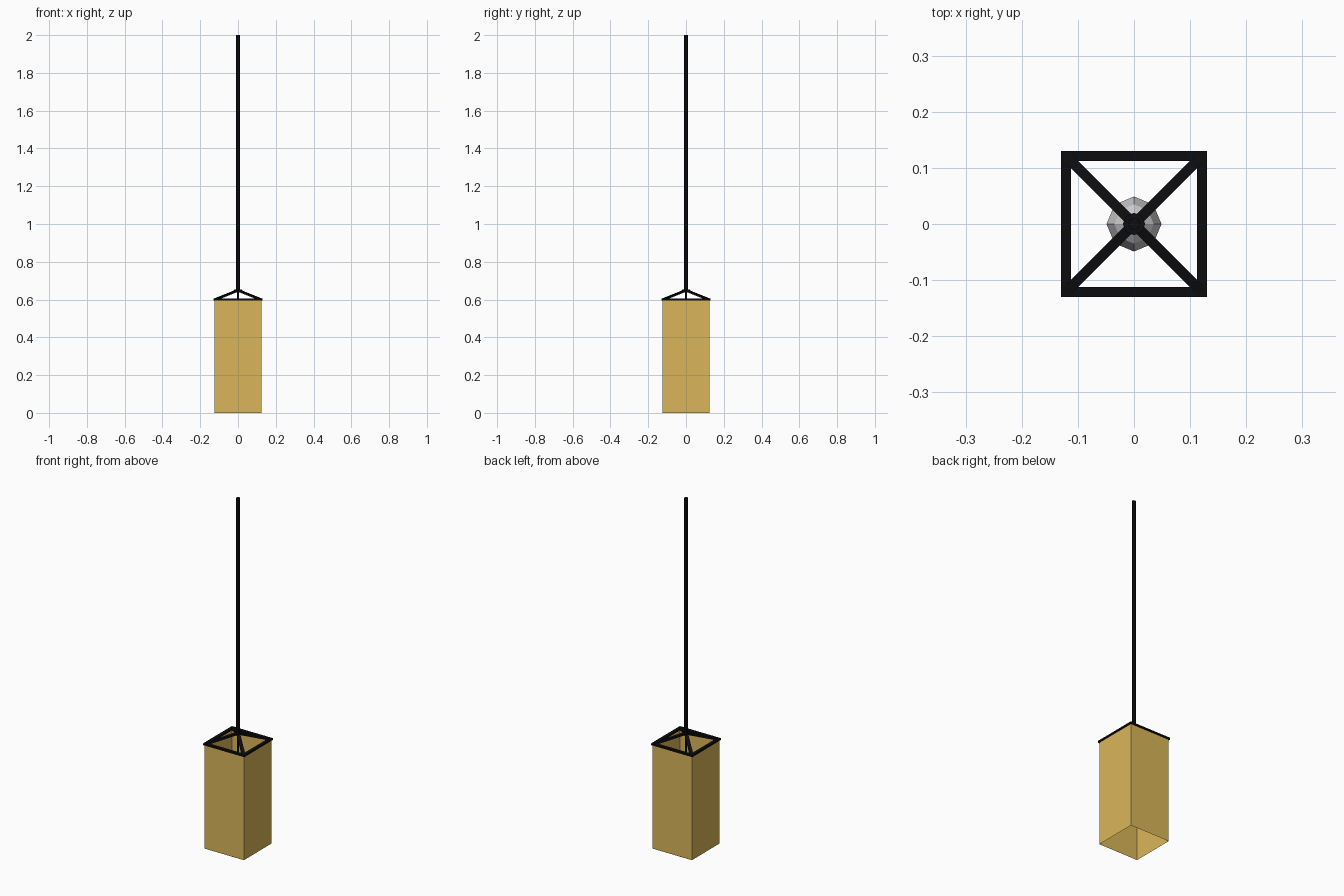
import bpy, bmesh, math
from mathutils import Vector

if "Cube" in bpy.data.objects:
    bpy.data.objects.remove(bpy.data.objects["Cube"])


def material(name, rgb):
    m = bpy.data.materials.new(name)
    m.diffuse_color = (*rgb, 1)
    m.use_nodes = True
    m.node_tree.nodes["Principled BSDF"].inputs["Base Color"].default_value = m.diffuse_color
    return m


black = material("black_metal", (0.004, 0.004, 0.005))
amber = material("amber_shade", (0.70, 0.47, 0.10))


def make_object(name, bm, mat=None):
    bmesh.ops.recalc_face_normals(bm, faces=bm.faces[:])
    me = bpy.data.meshes.new(name)
    bm.to_mesh(me)
    bm.free()
    ob = bpy.data.objects.new(name, me)
    bpy.context.collection.objects.link(ob)
    if mat:
        me.materials.append(mat)
    return ob


def bar(bm, a, b, width, height):
    """Rectangular bar between two points, lying flat."""
    a, b = Vector(a), Vector(b)
    d = (b - a).normalized()
    side = d.cross(Vector((0, 0, 1))).normalized() * width / 2
    up = side.cross(d).normalized() * height / 2
    ends = [[bm.verts.new(p + s * side + t * up)
             for s, t in ((-1, -1), (1, -1), (1, 1), (-1, 1))] for p in (a, b)]
    for i in range(4):
        j = (i + 1) % 4
        bm.faces.new((ends[0][i], ends[0][j], ends[1][j], ends[1][i]))
    bm.faces.new(ends[0])
    bm.faces.new(ends[1])


def lathe(name, profile, mat=None, sides=8):
    """Faceted turned part from (radius, z) points."""
    bm = bmesh.new()
    rings = [[bm.verts.new((r * math.cos(k * math.tau / sides),
                            r * math.sin(k * math.tau / sides), z))
              for k in range(sides)] for r, z in profile]
    for lo, hi in zip(rings, rings[1:]):
        for k in range(sides):
            j = (k + 1) % sides
            bm.faces.new((lo[k], lo[j], hi[j], hi[k]))
    bm.faces.new(rings[0])
    bm.faces.new(rings[-1])
    return make_object(name, bm, mat)


# Shade: open square tube
S = 0.125
bm = bmesh.new()
corners = [(-S, -S), (S, -S), (S, S), (-S, S)]
low = [bm.verts.new((x, y, 0)) for x, y in corners]
high = [bm.verts.new((x, y, 0.6)) for x, y in corners]
for i in range(4):
    j = (i + 1) % 4
    bm.faces.new((low[i], low[j], high[j], high[i]))
make_object("shade", bm, amber)

# Top rim and sloping spider arms
C, W, H = 0.1215, 0.018, 0.01
bm = bmesh.new()
for s in (-1, 1):
    bar(bm, (-C - W / 2, s * C, 0.6), (C + W / 2, s * C, 0.6), W, H)
    bar(bm, (s * C, -C + W / 2, 0.6), (s * C, C - W / 2, 0.6), W, H)
make_object("top_rim", bm, black)
bm = bmesh.new()
for sx in (-1, 1):
    for sy in (-1, 1):
        bar(bm, (sx * C, sy * C, 0.6), (0, 0, 0.649), W, H)
make_object("spider_arms", bm, black)

# Cord, hub and inner stem
lathe("hub", [(0.02, 0.643), (0.02, 0.653)], black)
lathe("cord", [(0.011, 0.645), (0.011, 2.0)], black)
lathe("inner_stem", [(0.005, 0.40), (0.005, 0.65)], black)

# Low-poly bulb
lathe("bulb", [(0.012, 0.30), (0.035, 0.314), (0.049, 0.35),
               (0.035, 0.386), (0.018, 0.40), (0.016, 0.43)])
